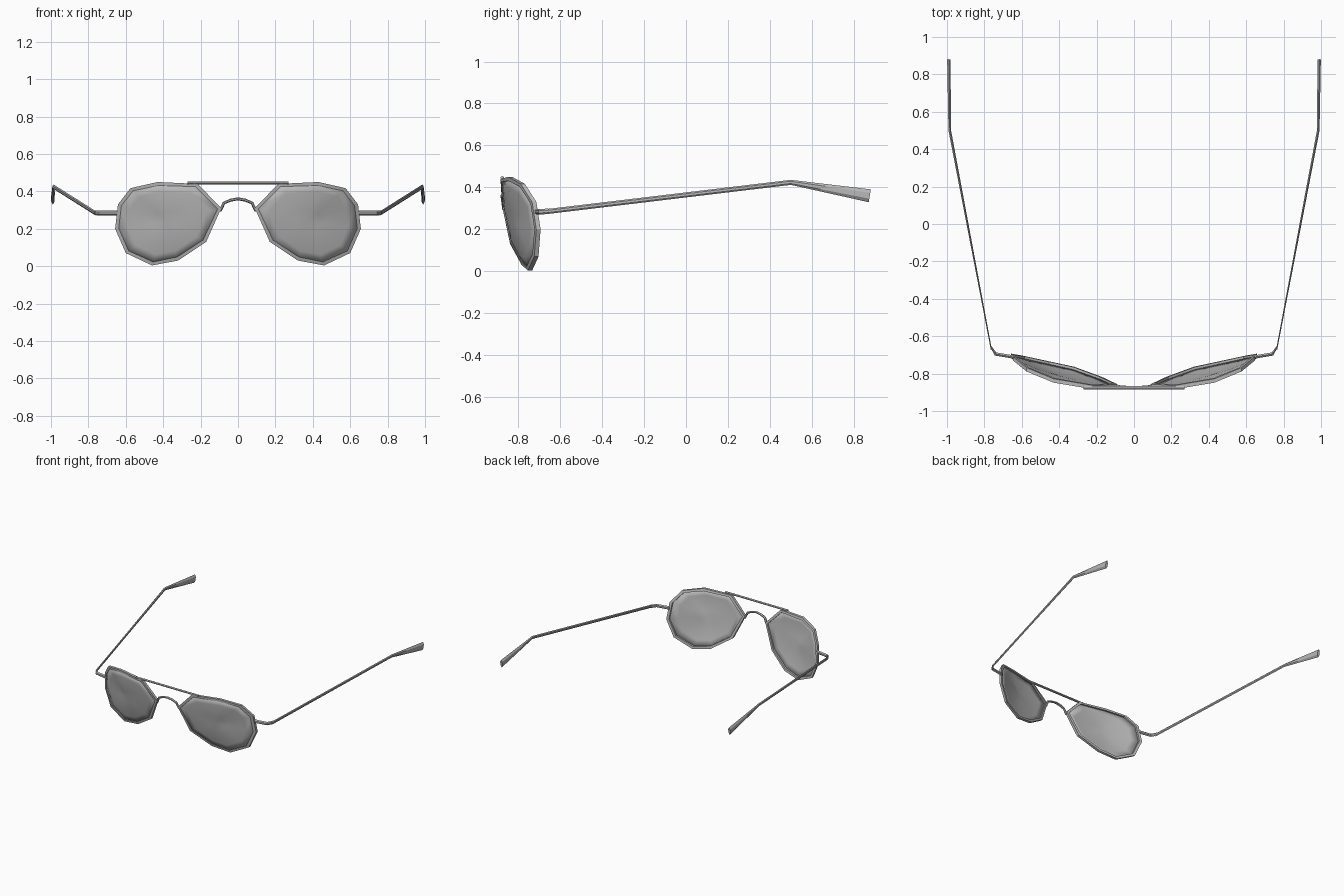
import bpy, bmesh
from mathutils import Vector

cube = bpy.data.objects.get("Cube")
if cube:
    bpy.data.objects.remove(cube, do_unlink=True)

grey = bpy.data.materials.new("neutral_grey")
grey.use_nodes = True
grey.diffuse_color = (0.48, 0.48, 0.48, 1)
grey.node_tree.nodes["Principled BSDF"].inputs["Base Color"].default_value = (0.48, 0.48, 0.48, 1)


def finish(name, bm, mirror=False, angle=0.5):
    """Turn the bmesh into a named object, optionally mirrored across x."""
    bmesh.ops.recalc_face_normals(bm, faces=bm.faces)
    mesh = bpy.data.meshes.new(name)
    bm.to_mesh(mesh)
    bm.free()
    obj = bpy.data.objects.new(name, mesh)
    bpy.context.collection.objects.link(obj)
    mesh.materials.append(grey)
    bpy.ops.object.select_all(action="DESELECT")
    obj.select_set(True)
    bpy.context.view_layer.objects.active = obj
    bpy.ops.object.shade_smooth_by_angle(angle=angle)
    if mirror:
        obj.modifiers.new("Mirror", "MIRROR").use_mirror_merge = False
    return obj


def bridge_rings(bm, rings, closed=False):
    count = len(rings)
    for i in range(count if closed else count - 1):
        a, b = rings[i], rings[(i + 1) % count]
        for k in range(len(a)):
            j = (k + 1) % len(a)
            bm.faces.new((a[k], a[j], b[j], b[k]))


def rod(name, path, sizes, mirror=False):
    """Six-sided bar along a path; sizes are half width and half height."""
    bm = bmesh.new()
    pts = [Vector(p) for p in path]
    section = [(1, 0.45), (0, 1), (-1, 0.45), (-1, -0.45), (0, -1), (1, -0.45)]
    rings = []
    for i, p in enumerate(pts):
        along = (pts[min(i + 1, len(pts) - 1)] - pts[max(i - 1, 0)]).normalized()
        side = along.cross(Vector((0, 0, 1))).normalized()
        up = side.cross(along)
        w, h = sizes[i]
        rings.append([bm.verts.new(p + side * w * u + up * h * v) for u, v in section])
    bridge_rings(bm, rings)
    bm.faces.new(rings[0])
    bm.faces.new(rings[-1])
    return finish(name, bm, mirror)


# Faceted outline of the left lens, wrapped around the face
outline = [Vector(p) for p in (
    (0.43, -0.84, 0.45), (0.575, -0.78, 0.417), (0.642, -0.725, 0.33),
    (0.657, -0.705, 0.2), (0.6, -0.715, 0.07), (0.46, -0.745, 0.004),
    (0.32, -0.775, 0.03), (0.17, -0.83, 0.13), (0.09, -0.868, 0.31),
    (0.215, -0.876, 0.44))]
centre = Vector((0.38, -0.79, 0.24))
bulge = 0.03

# Rims: a rectangular section carried round the outline
bm = bmesh.new()
rings = []
for p in outline:
    inward = (centre - p).normalized() * 0.02
    depth = Vector((0, 0.012, 0))
    rings.append([bm.verts.new(q) for q in
                  (p - depth * 0.7, p + depth, p + inward + depth, p + inward - depth)])
bridge_rings(bm, rings, closed=True)
finish("rims", bm, mirror=True)

# Lenses: shallow domes inside the rims
bm = bmesh.new()
rings = []
for t in (0.96, 0.75, 0.5, 0.25):
    rings.append([bm.verts.new(centre.lerp(p, t) - Vector((0, bulge * (1 - t * t), 0)))
                  for p in outline])
bridge_rings(bm, rings)
tip = bm.verts.new(centre - Vector((0, bulge, 0)))
for a, b in zip(rings[-1], rings[-1][1:] + rings[-1][:1]):
    bm.faces.new((a, b, tip))
lens = finish("lenses", bm, mirror=True, angle=1.0)
shell = lens.modifiers.new("Thickness", "SOLIDIFY")
shell.thickness = 0.006
shell.offset = 0

# Brow bar and nose bridge
rod("brow_bar", [(-0.27, -0.876, 0.446), (0.27, -0.876, 0.446)], [(0.009, 0.008)] * 2)
half = [(0.095, -0.866, 0.295), (0.075, -0.872, 0.338), (0.04, -0.874, 0.353)]
arch = [(-x, y, z) for x, y, z in half] + [(0, -0.875, 0.36)] + half[::-1]
rod("nose_bridge", arch, [(0.009, 0.008)] * len(arch))

# Hinges, then arms with flared ear tips
rod("hinges", [(0.64, -0.712, 0.284), (0.74, -0.695, 0.284), (0.766, -0.655, 0.286)],
    [(0.009, 0.014), (0.009, 0.013), (0.004, 0.013)], mirror=True)
rod("arms", [(0.763, -0.67, 0.284), (0.985, 0.5, 0.424), (0.99, 0.876, 0.36)],
    [(0.003, 0.012), (0.007, 0.012), (0.009, 0.031)], mirror=True)
